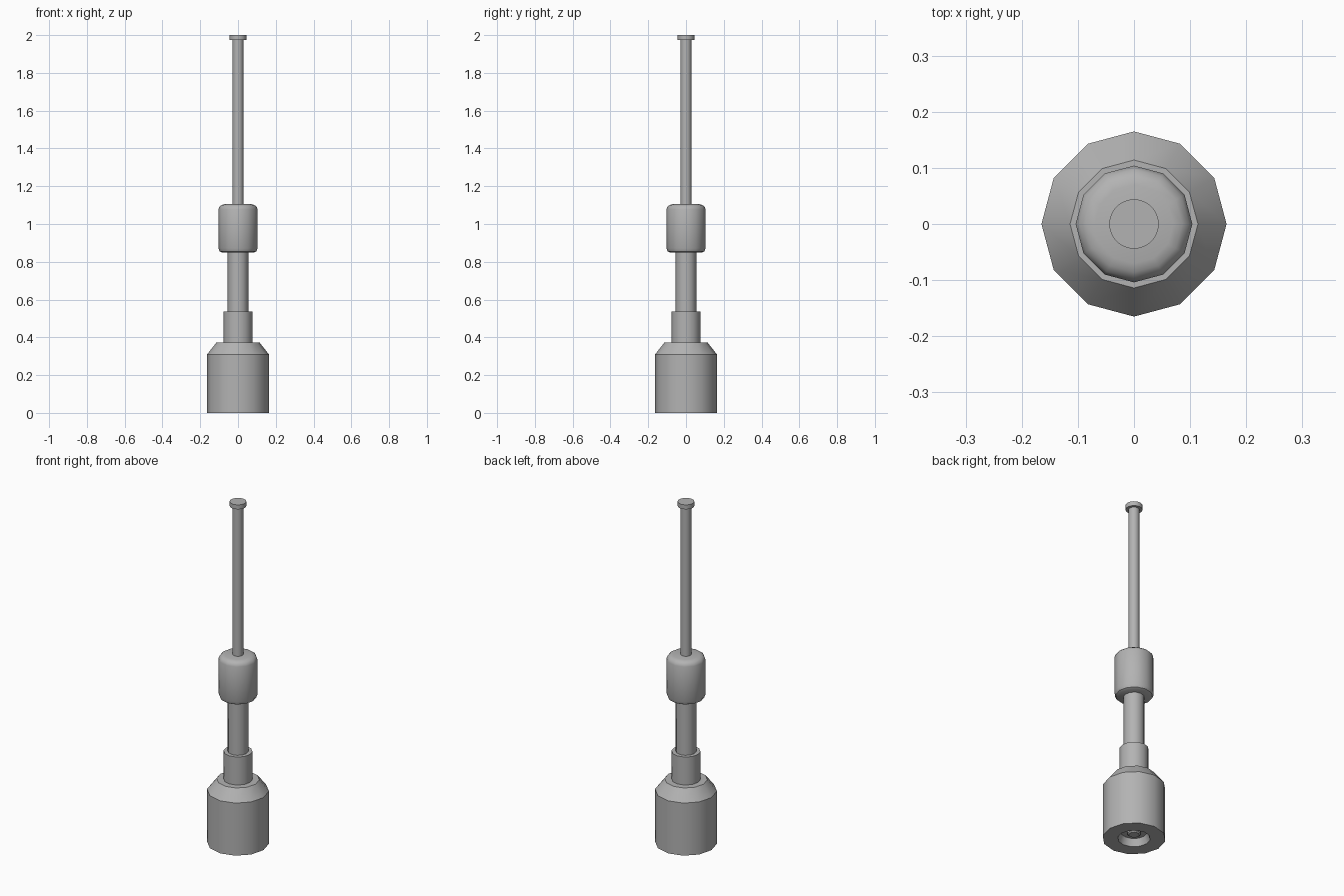
import bpy, bmesh, math

cube = bpy.data.objects.get("Cube")
if cube:
    bpy.data.objects.remove(cube, do_unlink=True)

# Single plain metal colour
metal = bpy.data.materials.new("grey_metal")
metal.use_nodes = True
GREY = (0.45, 0.45, 0.45, 1)
metal.diffuse_color = GREY
metal.node_tree.nodes["Principled BSDF"].inputs["Base Color"].default_value = GREY


def lathe(name, profile, sides=12):
    """Revolve (radius, height) points around z; radius 0 closes an end."""
    bm = bmesh.new()
    rings = []
    for r, z in profile:
        if r == 0:
            rings.append([bm.verts.new((0, 0, z))] * sides)
        else:
            rings.append([bm.verts.new((r * math.cos(math.tau * i / sides),
                                        r * math.sin(math.tau * i / sides), z))
                          for i in range(sides)])
    for low, high in zip(rings, rings[1:]):
        for i in range(sides):
            j = (i + 1) % sides
            bm.faces.new(dict.fromkeys((low[i], low[j], high[j], high[i])))
    bmesh.ops.recalc_face_normals(bm, faces=bm.faces)
    mesh = bpy.data.meshes.new(name)
    bm.to_mesh(mesh)
    bm.free()
    mesh.materials.append(metal)
    obj = bpy.data.objects.new(name, mesh)
    bpy.context.collection.objects.link(obj)
    bpy.ops.object.select_all(action='DESELECT')
    obj.select_set(True)
    bpy.context.view_layer.objects.active = obj
    bpy.ops.object.shade_smooth_by_angle(angle=math.radians(32))
    return obj


def rod(name, radius, bottom, top, sides=12):
    return lathe(name, [(0, bottom), (radius, bottom), (radius, top), (0, top)], sides)


# Base with tapered shoulder and a recess underneath
lathe("base", [(0, 0.04), (0.07, 0.04), (0.085, 0), (0.165, 0), (0.165, 0.308),
               (0.114, 0.373), (0, 0.373)])
# Bolt head sitting in the recess
lathe("bottom_bolt", [(0, 0.022), (0.028, 0.022), (0.035, 0.028), (0.035, 0.042), (0, 0.042)])

# Stepped stem
rod("collar", 0.077, 0.36, 0.537)
rod("shaft", 0.055, 0.52, 0.87)

# Rounded sliding weight
lathe("weight", [(0, 0.848), (0.084, 0.848), (0.097, 0.855), (0.104, 0.872),
                 (0.104, 1.078), (0.098, 1.092), (0.086, 1.101), (0.07, 1.105), (0, 1.105)])

# Thin rod and its end cap
rod("upper_rod", 0.029, 1.09, 1.98)
rod("end_cap", 0.044, 1.974, 2.0, 32)
